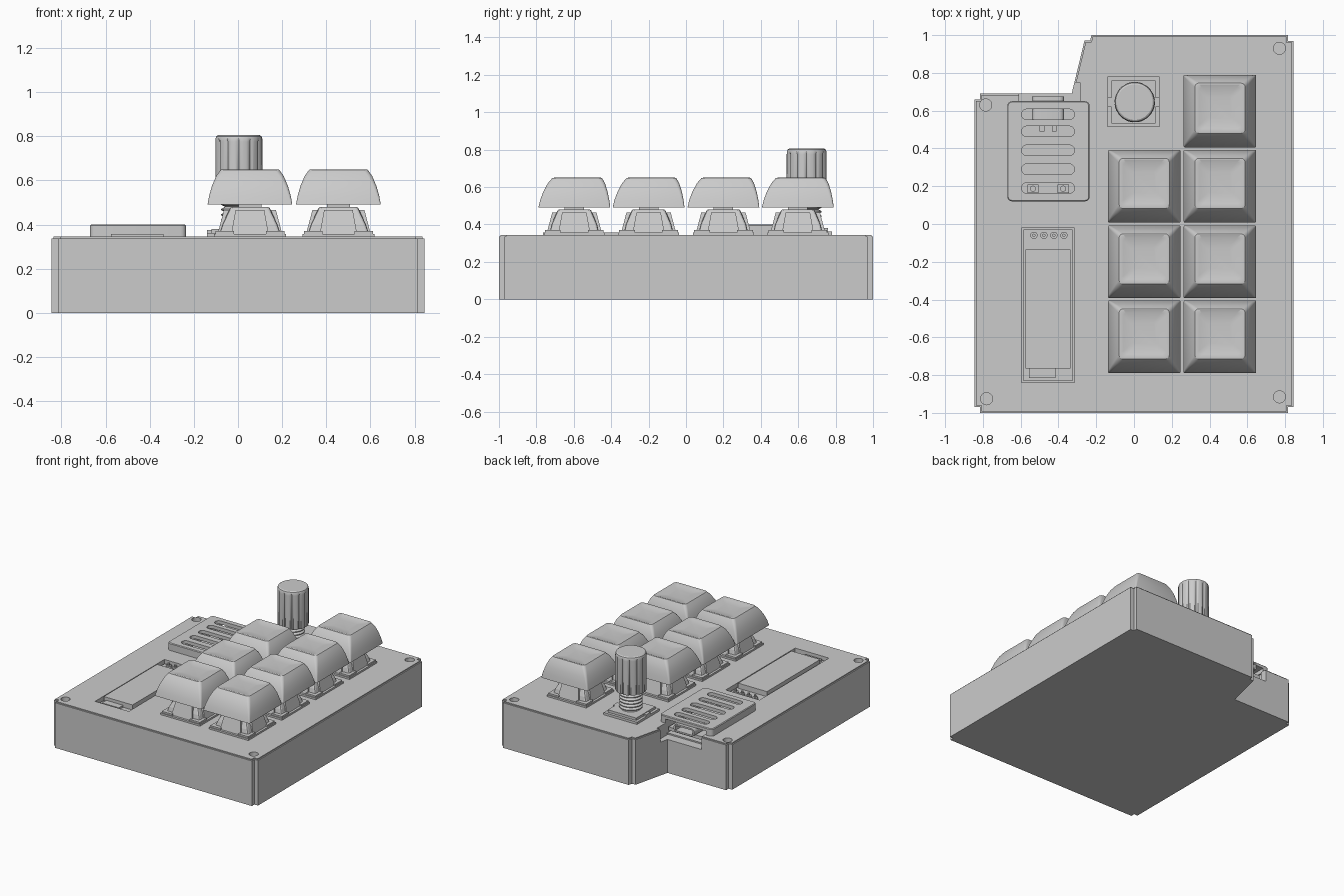
import bpy, bmesh, math
from mathutils import Matrix

if "Cube" in bpy.data.objects:
    bpy.data.objects.remove(bpy.data.objects["Cube"])

grey = bpy.data.materials.new("plain grey")
grey.diffuse_color = (0.6, 0.6, 0.6, 1)
grey.use_nodes = True
grey.node_tree.nodes["Principled BSDF"].inputs["Base Color"].default_value = grey.diffuse_color


def finish(name, bm, smooth=True):
    bmesh.ops.recalc_face_normals(bm, faces=bm.faces)
    me = bpy.data.meshes.new(name)
    bm.to_mesh(me)
    bm.free()
    me.materials.append(grey)
    ob = bpy.data.objects.new(name, me)
    bpy.context.collection.objects.link(ob)
    if smooth:
        bpy.ops.object.select_all(action='DESELECT')
        ob.select_set(True)
        bpy.context.view_layer.objects.active = ob
        bpy.ops.object.shade_smooth_by_angle(angle=math.radians(30))
    return ob


def add_box(bm, x0, x1, y0, y1, z0, z1):
    m = Matrix.Translation(((x0 + x1) / 2, (y0 + y1) / 2, (z0 + z1) / 2))
    bmesh.ops.create_cube(bm, size=1, matrix=m @ Matrix.Diagonal((x1 - x0, y1 - y0, z1 - z0, 1)))


def boxes(name, *dims):
    bm = bmesh.new()
    for d in dims:
        add_box(bm, *d)
    return finish(name, bm, False)


def add_cyl(bm, x, y, z0, z1, r, n=20):
    bmesh.ops.create_cone(bm, cap_ends=True, segments=n, radius1=r, radius2=r, depth=z1 - z0,
                          matrix=Matrix.Translation((x, y, (z0 + z1) / 2)))


def add_loft(bm, rings):
    loops = [[bm.verts.new(p) for p in ring] for ring in rings]
    n = len(loops[0])
    for a, b in zip(loops, loops[1:]):
        for i in range(n):
            bm.faces.new((a[i], a[(i + 1) % n], b[(i + 1) % n], b[i]))
    bm.faces.new(loops[0][::-1])
    bm.faces.new(loops[-1])


def rounded(cx, cy, hx, hy, z, r, seg=4):
    pts = []
    for k, (sx, sy) in enumerate(((1, 1), (-1, 1), (-1, -1), (1, -1))):
        for i in range(seg + 1):
            a = math.pi / 2 * (k + i / seg)
            pts.append((cx + sx * (hx - r) + r * math.cos(a), cy + sy * (hy - r) + r * math.sin(a), z))
    return pts


def cut(target, bm):
    cutter = finish("cutter", bm, False)
    cutter.hide_render = True
    mod = target.modifiers.new("cut", 'BOOLEAN')
    mod.object, mod.operation, mod.solver = cutter, 'DIFFERENCE', 'EXACT'
    bpy.context.view_layer.objects.active = target
    bpy.ops.object.modifier_apply(modifier=mod.name)
    bpy.data.objects.remove(cutter, do_unlink=True)


TOP = 0.345

# Case: stepped outline with rounded corners
outline = [(-0.845, -1), (0.845, -1), (0.845, 1), (-0.255, 1), (-0.33, 0.69), (-0.845, 0.69)]
bm = bmesh.new()
verts = [bm.verts.new((x, y, 0)) for x, y in outline]
face = bm.faces.new(verts)
bmesh.ops.bevel(bm, geom=[v for v in verts if v.co.x != -0.33 and abs(v.co.x + 0.33) > 0.01],
                offset=0.03, segments=4, affect='VERTICES')
ext = bmesh.ops.extrude_face_region(bm, geom=bm.faces[:])
bmesh.ops.translate(bm, verts=[v for v in ext['geom'] if isinstance(v, bmesh.types.BMVert)], vec=(0, 0, TOP))
rim = [e for e in bm.edges if all(v.co.z > 0.3 for v in e.verts)]
bmesh.ops.bevel(bm, geom=rim, offset=0.008, segments=2, affect='EDGES')
case = finish("case", bm)

# Case openings: screw holes, controller bay with rear port, display bay
for x, y in ((-0.785, 0.63), (-0.78, -0.925), (0.77, 0.93), (0.77, -0.915)):
    bm = bmesh.new()
    add_cyl(bm, x, y, 0.25, 0.5, 0.032, 24)
    cut(case, bm)
for d in ((-0.61, -0.285, 0.62, 0.75, 0.25, 0.5), (-0.63, -0.28, 0.15, 0.64, 0.26, 0.5),
          (-0.595, -0.315, -0.84, -0.02, 0.29, 0.5)):
    bm = bmesh.new()
    add_box(bm, *d)
    cut(case, bm)

# Slotted controller cover
bm = bmesh.new()
add_loft(bm, [rounded(-0.453, 0.385, 0.218, 0.265, z, 0.025) for z in (TOP, 0.395)]
         + [rounded(-0.453, 0.385, 0.213, 0.26, 0.4, 0.02)])
cover = finish("controller_cover", bm)
bm = bmesh.new()
add_box(bm, -0.62, -0.285, 0.15, 0.7, 0.3, 0.375)
cut(cover, bm)
for y in (0.58, 0.49, 0.39, 0.29, 0.19):
    bm = bmesh.new()
    add_loft(bm, [rounded(-0.455, y, 0.14, 0.028, z, 0.027) for z in (0.36, 0.45)])
    cut(cover, bm)

# Controller board with chips, buttons and port
boxes("controller_board", (-0.6, -0.3, 0.155, 0.635, 0.29, 0.315))
boxes("controller_parts", (-0.5, -0.475, 0.49, 0.52, 0.315, 0.35), (-0.435, -0.41, 0.49, 0.52, 0.315, 0.35),
      (-0.565, -0.505, 0.165, 0.21, 0.315, 0.345), (-0.405, -0.345, 0.165, 0.21, 0.315, 0.345))
bm = bmesh.new()
for x in (-0.535, -0.375):
    add_cyl(bm, x, 0.187, 0.345, 0.36, 0.016)
finish("controller_buttons", bm)
bm = bmesh.new()
add_loft(bm, [[(x, y, z) for x, z, _ in rounded(-0.455, 0.345, 0.085, 0.03, 0, 0.025)] for y in (0.54, 0.675)])
port = finish("port", bm)
bm = bmesh.new()
add_box(bm, -0.525, -0.385, 0.6, 0.7, 0.327, 0.363)
cut(port, bm)

# Display module
boxes("display_board", (-0.585, -0.325, -0.83, -0.03, 0.28, 0.32))
boxes("display_glass", (-0.575, -0.337, -0.765, -0.135, 0.32, 0.358))
boxes("display_ribbon", (-0.555, -0.415, -0.815, -0.765, 0.32, 0.335))
bm = bmesh.new()
for i in range(4):
    add_cyl(bm, -0.53 + i * 0.053, -0.06, 0.31, 0.335, 0.019)
    add_cyl(bm, -0.53 + i * 0.053, -0.06, 0.33, 0.352, 0.009, 8)
finish("display_pins", bm)

# Keycap: hollow, convex sides, dished top
outer = [(0.192, 0.49, 0.006, 0), (0.185, 0.53, 0.012, 0.002), (0.172, 0.575, 0.016, 0.006),
         (0.153, 0.62, 0.02, 0.011), (0.133, 0.648, 0.022, 0.015), (0.125, 0.65, 0.022, 0.016),
         (0.11, 0.645, 0.02, 0.017), (0.06, 0.64, 0.015, 0.017)]
inner = [(0.1, 0.615, 0.015, 0.016), (0.14, 0.595, 0.015, 0.01), (0.175, 0.49, 0.006, 0)]
bm = bmesh.new()
add_loft(bm, [rounded(0, s, h, h, z, r) for h, z, r, s in inner + outer])
cap = finish("keycap", bm)

# Key switch: clip flange, tapered housing with side panels, stem
bm = bmesh.new()
add_box(bm, -0.163, 0.163, -0.163, 0.163, TOP - 0.005, 0.358)
for sx in (-1, 1):
    for sy in (-1, 1):
        cx, cy = sx * 0.115, sy * 0.115
        add_box(bm, cx - 0.042, cx + 0.042, cy - 0.042, cy + 0.042, 0.355, 0.37)
add_loft(bm, [rounded(0, 0, hx, hy, z, 0.012, 2)
              for hx, hy, z in ((0.14, 0.132, 0.355), (0.125, 0.122, 0.4), (0.09, 0.09, 0.475), (0.083, 0.083, 0.48))])
for k in range(4):
    before = set(bm.verts)
    add_loft(bm, [[(-w, -d, z), (w, -d, z), (w, -0.05, z), (-w, -0.05, z)]
                  for w, d, z in ((0.085, 0.147, 0.355), (0.065, 0.118, 0.465))])
    bmesh.ops.rotate(bm, verts=[v for v in bm.verts if v not in before],
                     matrix=Matrix.Rotation(k * math.pi / 2, 3, 'Z'))
add_box(bm, -0.052, 0.052, -0.052, 0.052, 0.47, 0.505)
add_cyl(bm, 0, 0, 0.5, 0.62, 0.04)
switch = finish("key_switch", bm, False)

# Place the seven keys
places = [(0.455, 0.598)] + [(x, y) for y in (0.2, -0.2, -0.597) for x in (0.054, 0.455)]
for i, (x, y) in enumerate(places):
    for part in (cap, switch):
        ob = part if i == 0 else part.copy()
        if i:
            bpy.context.collection.objects.link(ob)
        ob.location = (x, y, 0)

# Rotary encoder: base, tabs, threaded bush
EX, EY = 0.004, 0.645
boxes("encoder_base", (-0.14, 0.135, 0.513, 0.78, TOP - 0.005, 0.362), (-0.12, 0.115, 0.533, 0.76, 0.36, 0.38),
      (-0.14, -0.11, 0.62, 0.67, 0.36, 0.376), (0.105, 0.135, 0.62, 0.67, 0.36, 0.376))


def circle(r, z, n=24, groove=0.0, step=1):
    pts = []
    for i in range(n):
        a = 2 * math.pi * i / n
        q = r - (groove if i % step == 0 else 0)
        pts.append((EX + q * math.cos(a), EY + q * math.sin(a), z))
    return pts


bm = bmesh.new()
rings = [circle(0.075, 0.375)]
for i in range(6):
    z = 0.385 + i * 0.024
    rings += [circle(0.062, z), circle(0.08, z + 0.008), circle(0.08, z + 0.014)]
add_loft(bm, rings + [circle(0.045, 0.53), circle(0.045, 0.6)])
finish("encoder_bush", bm)

# Fluted knob
bm = bmesh.new()
add_loft(bm, [circle(r, z, 60, g, 5) for r, z, g in ((0.104, 0.52, 0.008), (0.107, 0.525, 0.008),
                                                   (0.107, 0.775, 0.008), (0.106, 0.79, 0),
                                                   (0.102, 0.8, 0), (0.094, 0.805, 0))])
finish("knob", bm)
